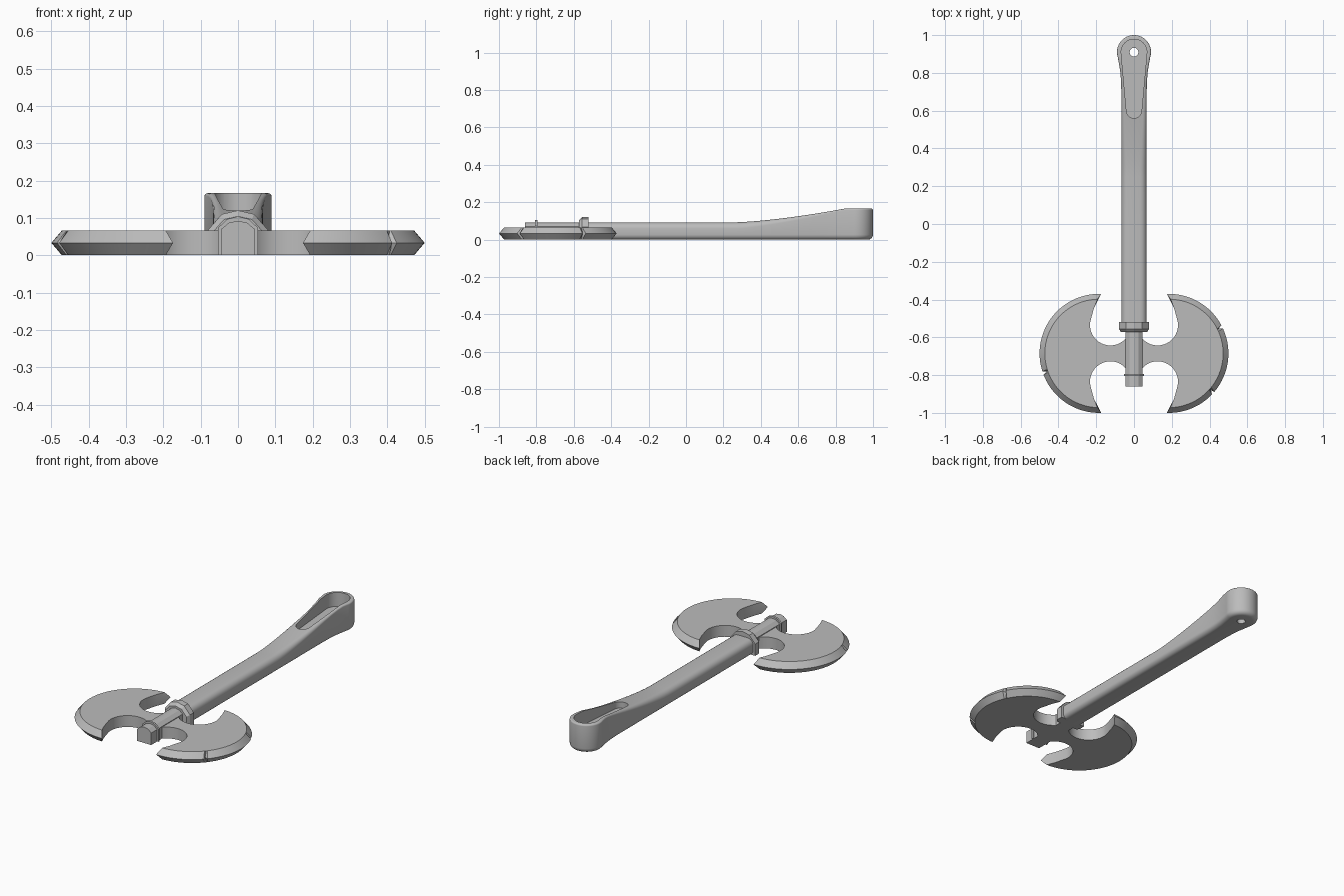
import bpy, bmesh
from math import sin, cos, radians, pi

if "Cube" in bpy.data.objects:
    bpy.data.objects.remove(bpy.data.objects["Cube"])

GREY = (0.5, 0.5, 0.5, 1)
steel = bpy.data.materials.new("plain grey")
steel.use_nodes = True
steel.diffuse_color = GREY
steel.node_tree.nodes["Principled BSDF"].inputs["Base Color"].default_value = GREY


def make(name, loops, caps="ngon", smooth=30):
    """Skin a stack of equal closed loops; caps are ngons or left-right strips."""
    bm = bmesh.new()
    rings = [[bm.verts.new(p) for p in loop] for loop in loops]
    n = len(rings[0])
    for a, b in zip(rings, rings[1:]):
        for i in range(n):
            j = (i + 1) % n
            bm.faces.new((a[i], a[j], b[j], b[i]))
    for ring in (rings[0], rings[-1]):
        if caps == "ngon":
            bm.faces.new(ring)
        else:
            for i in range(n // 2 - 1):
                bm.faces.new((ring[i], ring[i + 1], ring[n - 2 - i], ring[n - 1 - i]))
    bmesh.ops.recalc_face_normals(bm, faces=bm.faces[:])
    mesh = bpy.data.meshes.new(name)
    bm.to_mesh(mesh)
    bm.free()
    mesh.materials.append(steel)
    ob = bpy.data.objects.new(name, mesh)
    bpy.context.collection.objects.link(ob)
    smooth_shade(ob, smooth)
    return ob


def select(ob):
    bpy.ops.object.select_all(action='DESELECT')
    ob.select_set(True)
    bpy.context.view_layer.objects.active = ob


def smooth_shade(ob, angle):
    select(ob)
    bpy.ops.object.shade_smooth_by_angle(angle=radians(angle))


def arc(cx, cy, r, a0, a1, steps):
    angles = [radians(a0 + (a1 - a0) * i / steps) for i in range(steps + 1)]
    return [(cx + r * cos(a), cy + r * sin(a)) for a in angles]


def cut(ob, outline, z0, z1):
    """Cut a vertical prism out of an object."""
    cutter = make("cutter", [[(x, y, z) for x, y in outline] for z in (z0, z1)])
    cutter.hide_render = True
    mod = ob.modifiers.new("cut", 'BOOLEAN')
    mod.object, mod.operation, mod.solver = cutter, 'DIFFERENCE', 'EXACT'
    select(ob)
    bpy.ops.object.modifier_apply(modifier=mod.name)
    bpy.data.objects.remove(cutter)


# Double blade: one flat plate, bevelled to a nicked edge on the outer arcs
MID_Y, ARC_X, EDGE_R, THICK = -0.685, 0.185, 0.315, 0.066


def blade_half(nicks, edge):
    notch = arc(0.125, -0.535, 0.108, 205, 370, 18) + [(0.212, -0.445)]
    angles = [92 - 184 * i / 46 for i in range(47)]
    for n in nicks:
        angles = [a for a in angles if abs(a - n) > 3] + [n - 2.2, n, n + 1.2]
    outer = []
    for a in sorted(angles, reverse=True):
        r = EDGE_R - (0.022 if a in nicks else 0)
        t = radians(a)
        if not edge:
            r, t = EDGE_R - 0.028, t * 0.96
        outer.append((ARC_X + r * cos(t), MID_Y + r * sin(t)))
    return notch + outer + [(x, 2 * MID_Y - y) for x, y in reversed(notch)]


def blade_loop(z, edge):
    right = blade_half((27, -41.5), edge)
    left = [(-x, y) for x, y in reversed(blade_half((-19,), edge))]
    return [(x, y, z) for x, y in right + left]


make("double_blade", [blade_loop(0, False), blade_loop(THICK / 2, True),
                      blade_loop(THICK, False)], smooth=20)


# Arched sections run along y: spine, thin ring and collar
def arched_bar(name, half, side_top, shoulder, top, stations):
    right = [(half, 0), (half, side_top), shoulder, (0, top)]
    profile = right + [(-x, z) for x, z in reversed(right[:-1])]
    make(name, [[(x * s, y, z * s) for x, z in profile] for y, s in stations], smooth=15)


arched_bar("head_spine", 0.045, 0.07, (0.024, 0.087), 0.092, [(-0.86, 1), (-0.55, 1)])
arched_bar("thin_ring", 0.053, 0.074, (0.028, 0.097), 0.104, [(-0.806, 1), (-0.794, 1)])
arched_bar("collar", 0.08, 0.068, (0.043, 0.11), 0.12,
           [(-0.572, 0.87), (-0.555, 1), (-0.52, 1)])

# Handle: rounded shaft that swells upward into a round end
END_Y, END_R = 0.91, 0.09


def handle_top(y):
    t = min(max((y - 0.25) / 0.6, 0), 1)
    return 0.092 + 0.074 * t ** 1.5


side = [(0.067, y, 1, 0) for y in (-0.54, 0, 0.25)]
side += [(0.067, 0.25 + 0.05 * i, 1, 0) for i in range(1, 10)]
side += [(0.069, 0.76, 1, 0), (0.073, 0.81, 1, 0), (0.08, 0.85, 1, 0)]
for k in range(16):
    t = radians(-18 + 104 * k / 15)
    side.append((END_R * cos(t), END_Y + END_R * sin(t), cos(t), sin(t)))


def handle_ring(angle, upper):
    loop = []
    for x, y, nx, ny in side:
        # the top rounding tightens to a small chamfer at the round end
        swell = min(max((y - 0.3) / 0.5, 0), 1)
        r = 0.034 - 0.025 * swell if upper else 0.027
        d, h = r * (1 - cos(angle)), r * (1 - sin(angle))
        z = handle_top(y) - h if upper else h
        loop.append((x - d * nx, y - d * ny, z))
    return loop + [(-x, y, z) for x, y, z in reversed(loop)]


steps = [pi / 2 * i / 5 for i in range(6)]
rings = [handle_ring(a, False) for a in reversed(steps)]
rings += [handle_ring(a, True) for a in steps]
handle = make("handle", rings, caps="strips")

# Teardrop pocket in the handle end, with a hanging hole through its floor
cut(handle, arc(0, END_Y, 0.068, -5, 185, 28) + arc(0, 0.6, 0.04, 185, 355, 18), 0.085, 0.3)
cut(handle, arc(0, END_Y, 0.023, 0, 345, 23), -0.1, 0.2)
smooth_shade(handle, 30)
